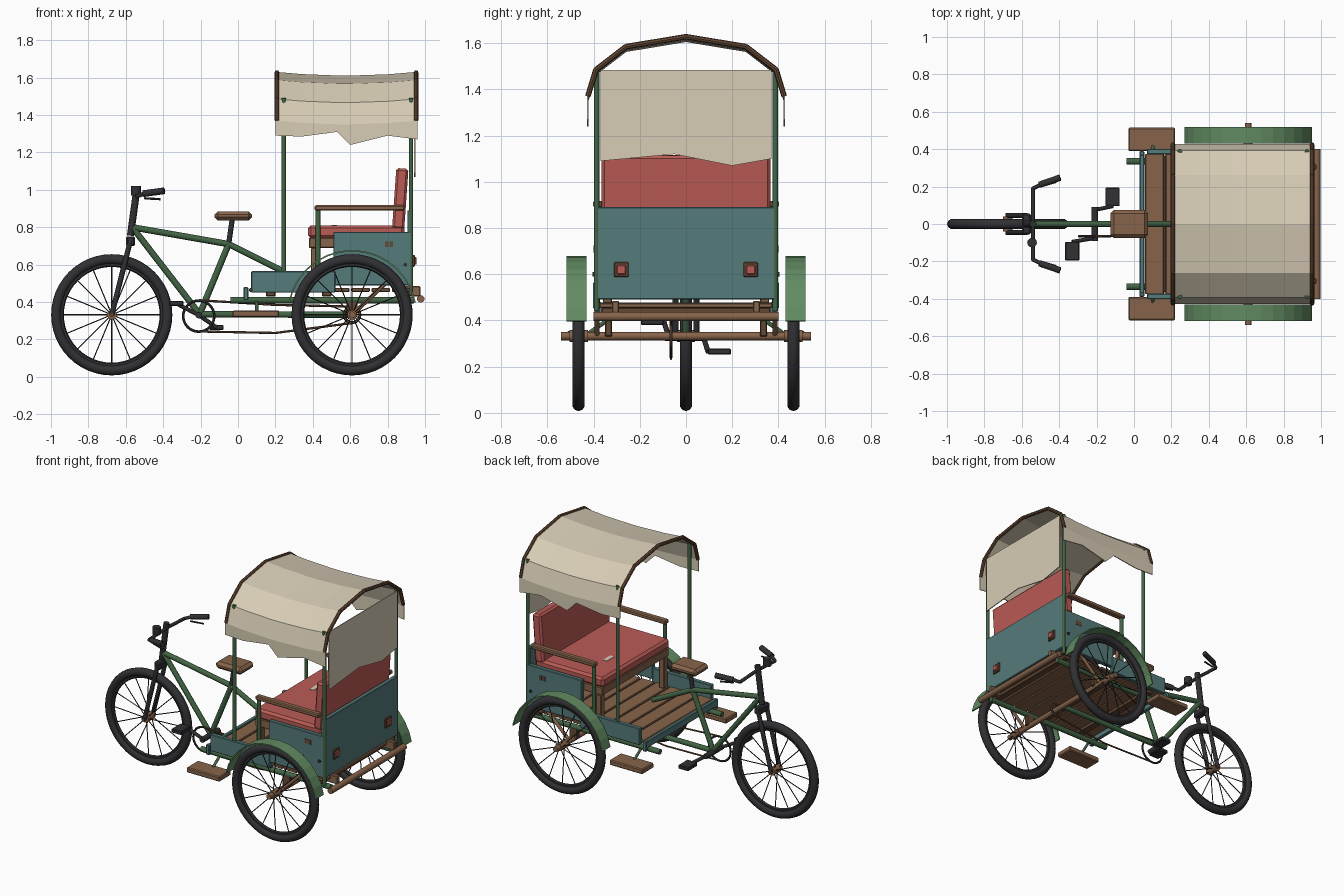
import bpy, bmesh, math
from mathutils import Vector, Matrix

if "Cube" in bpy.data.objects:
    bpy.data.objects.remove(bpy.data.objects["Cube"])


def material(name, r, g, b):
    m = bpy.data.materials.new(name)
    m.use_nodes = True
    lin = [(c / 255) ** 2.2 for c in (r, g, b)] + [1]
    m.diffuse_color = lin
    bsdf = m.node_tree.nodes["Principled BSDF"]
    bsdf.inputs["Base Color"].default_value = lin
    bsdf.inputs["Roughness"].default_value = 0.8
    return m


GREEN = material("frame green", 68, 100, 70)
FENDER = material("fender green", 98, 138, 98)
TEAL = material("teal panel", 86, 122, 122)
RED = material("red upholstery", 186, 92, 86)
CREAM = material("cream canvas", 214, 203, 180)
WOOD = material("brown wood", 134, 100, 76)
DARK = material("dark wood", 100, 74, 55)
BLACK = material("black rubber", 52, 52, 55)


def finish(name, bm, mat, smooth=False):
    bmesh.ops.recalc_face_normals(bm, faces=bm.faces)
    me = bpy.data.meshes.new(name)
    bm.to_mesh(me)
    bm.free()
    me.materials.append(mat)
    ob = bpy.data.objects.new(name, me)
    bpy.context.collection.objects.link(ob)
    if smooth:
        bpy.ops.object.select_all(action='DESELECT')
        ob.select_set(True)
        bpy.context.view_layer.objects.active = ob
        bpy.ops.object.shade_smooth_by_angle(angle=math.radians(40))
    return ob


def box(name, x, y, z, mat, bevel=0.004, tilt=0):
    """Box from (min, max) ranges, tilted about y through its centre."""
    bm = bmesh.new()
    size = [r[1] - r[0] for r in (x, y, z)]
    mid = Vector([(r[0] + r[1]) / 2 for r in (x, y, z)])
    bmesh.ops.create_cube(bm, size=1)
    bmesh.ops.scale(bm, vec=size, verts=bm.verts)
    if bevel:
        bmesh.ops.bevel(bm, geom=bm.edges[:], offset=bevel, segments=1, affect='EDGES')
    bmesh.ops.transform(bm, matrix=Matrix.Translation(mid) @ Matrix.Rotation(tilt, 4, 'Y'), verts=bm.verts)
    return finish(name, bm, mat)


def add_rod(bm, a, b, r, sides):
    a, b = Vector(a), Vector(b)
    d = b - a
    m = Matrix.Translation((a + b) / 2) @ d.to_track_quat('Z', 'Y').to_matrix().to_4x4()
    bmesh.ops.create_cone(bm, cap_ends=True, segments=sides, radius1=r, radius2=r, depth=d.length, matrix=m)


def tube(name, pts, r, mat, sides=10):
    bm = bmesh.new()
    for a, b in zip(pts, pts[1:]):
        add_rod(bm, a, b, r, sides)
    for p in pts[1:-1]:
        bmesh.ops.create_icosphere(bm, subdivisions=1, radius=r, matrix=Matrix.Translation(p))
    return finish(name, bm, mat, True)


def ring(name, centre, major, minor, mat, n=48, m=10):
    bm = bmesh.new()
    rows = []
    for i in range(n):
        a = math.tau * i / n
        rows.append([])
        for j in range(m):
            b = math.tau * j / m
            r = major + minor * math.cos(b)
            p = Vector((r * math.cos(a), minor * math.sin(b), r * math.sin(a)))
            rows[-1].append(bm.verts.new(p + Vector(centre)))
    for i in range(n):
        s, t = rows[i], rows[(i + 1) % n]
        for j in range(m):
            k = (j + 1) % m
            bm.faces.new((s[j], s[k], t[k], t[j]))
    return finish(name, bm, mat, True)


def sheet(name, rows, mat, thick=0.006):
    bm = bmesh.new()
    grid = [[bm.verts.new(p) for p in row] for row in rows]
    for s, t in zip(grid, grid[1:]):
        for j in range(len(s) - 1):
            bm.faces.new((s[j], s[j + 1], t[j + 1], t[j]))
    ob = finish(name, bm, mat)
    mod = ob.modifiers.new("thickness", 'SOLIDIFY')
    mod.thickness, mod.offset = thick, 0
    return ob


def wheel(name, x, y, z):
    ring(name + "_tyre", (x, y, z), 0.297, 0.027, BLACK)
    ring(name + "_rim", (x, y, z), 0.268, 0.012, BLACK, m=6)
    bm = bmesh.new()
    for i in range(16):
        a = math.tau * i / 16
        for s in (-1, 1):
            if i % 2 == (s > 0):
                add_rod(bm, (x, y + s * 0.025, z),
                        (x + 0.265 * math.cos(a), y, z + 0.265 * math.sin(a)), 0.0032, 5)
    finish(name + "_spokes", bm, BLACK)
    tube(name + "_hub", [(x, y - 0.04, z), (x, y + 0.04, z)], 0.026, WOOD)


# Wheels and axle
FX, RX, HZ = -0.675, 0.61, 0.332
wheel("front_wheel", FX, 0, HZ)
tube("rear_axle", [(RX, -0.54, HZ), (RX, 0.54, HZ)], 0.018, WOOD)
tube("front_axle", [(FX, -0.06, HZ), (FX, 0.06, HZ)], 0.012, DARK)

# Cycle frame
head, joint, crank = (-0.565, 0, 0.80), (-0.05, 0, 0.71), (-0.205, 0, 0.335)
for name, a, b in (("top_tube", head, joint), ("seat_tube", joint, crank), ("down_tube", head, crank),
                   ("rear_strut", joint, (0.25, 0, 0.56)), ("chain_stay", crank, (RX, 0, HZ))):
    tube(name, [a, b], 0.017, GREEN)
tube("seat_post", [joint, (-0.03, 0, 0.85)], 0.014, BLACK)
box("saddle", (-0.125, 0.075), (-0.075, 0.075), (0.836, 0.885), WOOD, 0.018)
tube("steering_column", [(-0.575, 0, 0.755), (-0.54, 0, 1.01)], 0.019, BLACK)
box("fork_crown", (-0.6, -0.55), (-0.055, 0.055), (0.70, 0.75), BLACK, 0.008)

# Handlebar, bell and crank set
tube("handlebar", [(-0.49, -0.215, 0.985), (-0.54, -0.19, 0.965), (-0.54, 0, 0.975),
                   (-0.54, 0.19, 0.965), (-0.49, 0.215, 0.985)], 0.011, BLACK)
tube("bell", [(-0.545, -0.1, 0.97), (-0.545, -0.1, 1.02)], 0.026, BLACK, 12)
ring("chain_ring", (-0.21, -0.065, 0.325), 0.083, 0.007, BLACK, 32, 6)
tube("crank_axle", [(-0.21, -0.09, 0.33), (-0.21, 0.09, 0.33)], 0.018, BLACK)
ring("rear_sprocket", (RX, -0.065, HZ), 0.042, 0.008, DARK, 20, 6)
for name, pts in (("lower_chain", [(-0.21, 0.243), (0.2, 0.235), (RX, 0.288)]),
                  ("upper_chain", [(-0.21, 0.41), (0.2, 0.385), (RX, 0.376)])):
    tube(name, [(x, -0.065, z) for x, z in pts], 0.006, DARK, 6)
for side, s, px, pz in (("left", 1, -0.115, 0.265), ("right", -1, -0.33, 0.393)):
    tube(side + "_crank_arm", [(-0.21, s * 0.075, 0.33), (px, s * 0.095, pz)], 0.011, BLACK)
    box(side + "_pedal", (px - 0.038, px + 0.038), sorted((s * 0.095, s * 0.195)), (pz - 0.013, pz + 0.013), BLACK)

# Floor, sills and back of the carriage
for i in range(8):
    x = 0.06 + i * 0.109
    box(f"floor_plank_{i}", (x, x + 0.1), (-0.375, 0.375), (0.455, 0.475), WOOD)
box("front_sill", (0.03, 0.055), (-0.385, 0.385), (0.43, 0.478), TEAL)
box("back_panel", (0.905, 0.935), (-0.395, 0.39), (0.49, 0.89), TEAL)
for i, x in enumerate((0.15, 0.45, 0.85)):
    box(f"cross_beam_{i}", (x, x + 0.05), (-0.365, 0.365), (0.43, 0.455), DARK)
tube("rear_bumper", [(0.977, -0.40, 0.417), (0.977, 0.40, 0.417)], 0.02, WOOD)

# Bench seat
box("bench_frame", (0.38, 0.9), (-0.36, 0.36), (0.69, 0.745), WOOD)
box("bench_cushion", (0.375, 0.89), (-0.362, 0.362), (0.742, 0.81), RED, 0.015)
box("bench_backrest", (0.835, 0.9), (-0.365, 0.365), (0.79, 1.115), RED, 0.012, 0.07)
box("cushion_patch", (0.5, 0.53), (0.06, 0.14), (0.807, 0.813), CREAM, 0)

# Paired parts on each side
for side, s in (("left", 1), ("right", -1)):
    def span(a, b):
        return sorted((s * a, s * b))

    wheel(side + "_rear_wheel", RX, s * 0.465, HZ)
    arc = [math.radians(11 + i * 158 / 14) for i in range(15)]
    sheet(side + "_fender", [[(RX + 0.343 * math.cos(a), y, HZ + 0.343 * math.sin(a)) for y in span(0.43, 0.518)]
                             for a in arc], FENDER, 0.008)
    tube(side + "_fork_blade", [(FX, s * 0.045, HZ), (-0.575, s * 0.045, 0.73)], 0.014, BLACK)
    tube(side + "_grip", [(-0.505, s * 0.21, 0.98), (-0.395, s * 0.248, 0.995)], 0.018, BLACK)
    tube(side + "_brake_lever", [(-0.5, s * 0.2, 0.955), (-0.415, s * 0.225, 0.95)], 0.006, BLACK, 6)
    tube(side + "_lower_rail", [(-0.04, s * 0.335, 0.41), (0.94, s * 0.335, 0.41)], 0.018, GREEN)
    box(side + "_axle_block", (0.58, 0.64), span(0.32, 0.35), (0.33, 0.41), DARK)
    box(side + "_bumper_bracket", (0.89, 0.975), span(0.29, 0.32), (0.43, 0.485), WOOD)
    tube(side + "_axle_brace", [(RX, s * 0.385, HZ), (0.82, s * 0.385, 0.53)], 0.011, WOOD)
    box(side + "_footboard", (-0.03, 0.22), span(0.39, 0.515), (0.32, 0.355), WOOD, 0.006)
    tube(side + "_footboard_bracket", [(0.1, s * 0.335, 0.405), (0.1, s * 0.42, 0.345)], 0.009, GREEN)
    box(side + "_tray_side", (0.07, 0.52), span(0.372, 0.402), (0.45, 0.565), TEAL)
    box(side + "_seat_side", (0.51, 0.925), span(0.368, 0.398), (0.49, 0.775), TEAL)
    box(side + "_corner_post", (0.03, 0.055), span(0.365, 0.39), (0.41, 0.48), TEAL)
    box(side + "_bench_leg", (0.39, 0.43), span(0.32, 0.36), (0.475, 0.69), WOOD)
    box(side + "_armrest", (0.41, 0.89), span(0.362, 0.402), (0.89, 0.918), WOOD, 0.006)
    tube(side + "_armrest_post", [(0.428, s * 0.382, 0.55), (0.428, s * 0.382, 0.89)], 0.013, GREEN)
    for end, x, low in (("front", 0.245, 0.55), ("rear", 0.925, 0.44)):
        tube(f"{side}_{end}_canopy_post", [(x, s * 0.387, low), (x, s * 0.387, 1.49)], 0.012, GREEN)
    # Lamps and panel marks
    box(side + "_lamp_frame", (0.93, 0.945), span(0.248, 0.312), (0.588, 0.652), DARK)
    box(side + "_lamp", (0.94, 0.955), span(0.26, 0.3), (0.6, 0.64), RED)
    for i, x in enumerate((0.785, 0.81)):
        box(f"{side}_panel_mark_{i}", (x, x + 0.02), span(0.396, 0.401), (0.695, 0.725), DARK, 0)
    for i, x in enumerate((0.77, 0.895)):
        tube(f"{side}_bolt_{i}", [(x, s * 0.395, 0.6), (x, s * 0.405, 0.6)], 0.01, BLACK)

# Canopy with sagging cloth, ragged valances and hoops
half = [(0.425, 1.37), (0.39, 1.485), (0.26, 1.585)]
arch = half + [(0, 1.628)] + [(-y, z) for y, z in reversed(half)]
hem = {0.2: 1.29, 0.34: 1.285, 0.53: 1.31, 0.6: 1.24, 0.8: 1.29, 0.96: 1.27}
rows = []
for x, low in hem.items():
    sag = 0.02 * (1 - ((x - 0.58) / 0.38) ** 2)
    rows.append([(x, 0.425, low)] + [(x, y, z - sag) for y, z in arch] + [(x, -0.425, low)])
sheet("canopy_cloth", rows, CREAM)
for name, x in (("front_hoop", 0.208), ("rear_hoop", 0.952)):
    tube(name, [(x, y, z) for y, z in arch], 0.012, DARK, 8)

rag = {-0.37: 1.09, -0.05: 1.12, 0.2: 1.07, 0.37: 1.1}
sheet("rear_curtain", [[(0.945, y, low), (0.945, y, 1.485)] for y, low in rag.items()], CREAM)
